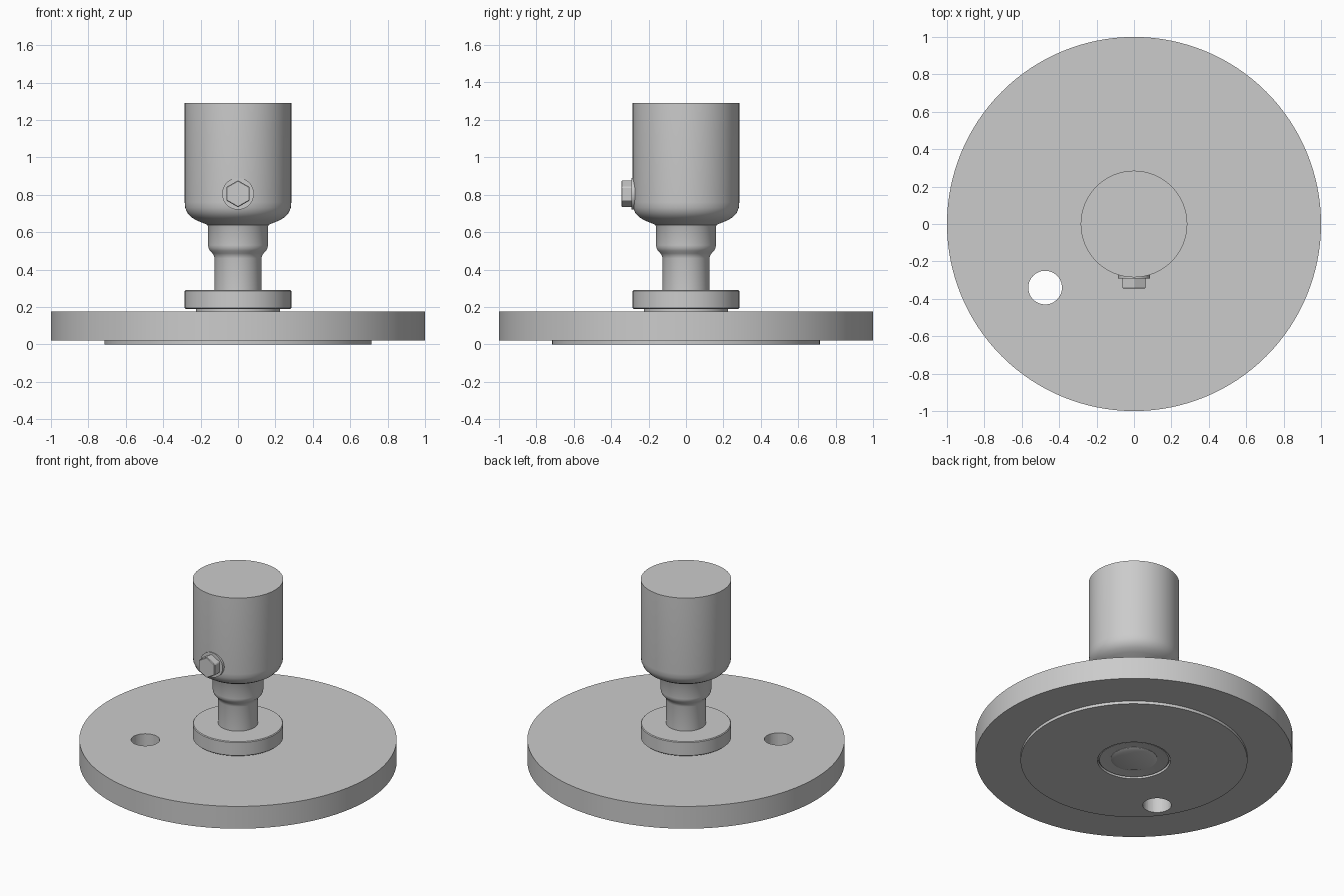
import bpy, math

if "Cube" in bpy.data.objects:
    bpy.data.objects.remove(bpy.data.objects["Cube"])


def smooth(obj, angle=30):
    bpy.ops.object.select_all(action='DESELECT')
    bpy.context.view_layer.objects.active = obj
    obj.select_set(True)
    bpy.ops.object.shade_smooth_by_angle(angle=math.radians(angle))


def lathe(name, profile, sides=96):
    """Closed solid of revolution from (radius, z) points, bottom to top."""
    verts, faces = [], []
    for r, z in profile:
        for i in range(sides):
            a = 2 * math.pi * i / sides
            verts.append((r * math.cos(a), r * math.sin(a), z))
    for k in range(len(profile) - 1):
        for i in range(sides):
            j = (i + 1) % sides
            faces.append((k * sides + i, k * sides + j,
                          (k + 1) * sides + j, (k + 1) * sides + i))
    faces.append(tuple(reversed(range(sides))))
    top = (len(profile) - 1) * sides
    faces.append(tuple(range(top, top + sides)))
    mesh = bpy.data.meshes.new(name)
    mesh.from_pydata(verts, [], faces)
    obj = bpy.data.objects.new(name, mesh)
    bpy.context.collection.objects.link(obj)
    smooth(obj)
    return obj


# Round foot plate with a thin pad below, one stepped solid
plate = lathe("foot_plate", [(0.715, 0), (0.715, 0.02), (1.0, 0.02), (1.0, 0.175)], 128)

# Fixing hole through plate and pad
bpy.ops.mesh.primitive_cylinder_add(vertices=48, radius=0.09, depth=0.6,
                                    location=(-0.475, -0.34, 0.1))
cutter = bpy.context.object
cutter.name = "fixing_hole_cutter"
# Socket for the swivel bushing
socket = lathe("socket_cutter", [(0.23, -0.1), (0.23, 0.3)])
for c in (cutter, socket):
    mod = plate.modifiers.new("hole", 'BOOLEAN')
    mod.operation = 'DIFFERENCE'
    mod.solver = 'EXACT'
    mod.object = c
    bpy.context.view_layer.objects.active = plate
    bpy.ops.object.modifier_apply(modifier=mod.name)
    bpy.data.objects.remove(c)
smooth(plate)

# Bushing seated in the plate, with the shaft end showing below
lathe("swivel_bushing", [(0.15, 0.012), (0.218, 0.006), (0.225, 0.012), (0.225, 0.195)])
lathe("shaft_end", [(0.12, 0.0), (0.146, 0.01), (0.146, 0.03)])

# Swivel flange
lathe("swivel_flange", [(0.28, 0.19), (0.285, 0.195), (0.285, 0.285), (0.28, 0.29)])

# Stem, shoulder and cup-shaped socket head
lathe("stem_and_head", [
    (0.125, 0.28), (0.125, 0.46), (0.129, 0.475), (0.137, 0.487), (0.15, 0.50),
    (0.158, 0.515), (0.16, 0.53), (0.16, 0.63), (0.165, 0.639), (0.178, 0.645),
    (0.22, 0.662), (0.25, 0.68), (0.271, 0.703), (0.282, 0.73), (0.285, 0.76),
    (0.285, 1.29)])

# Clamping bolt on the front: washer plus hexagonal head
bolt_z = 0.805


def front_cylinder(name, sides, radius, y0, y1, spin=0.0, bevel=0.0):
    bpy.ops.mesh.primitive_cylinder_add(
        vertices=sides, radius=radius, depth=y0 - y1,
        location=(0, (y0 + y1) / 2, bolt_z), rotation=(math.pi / 2, spin, 0))
    obj = bpy.context.object
    obj.name = name
    if bevel:
        mod = obj.modifiers.new("bevel", 'BEVEL')
        mod.width = bevel
        mod.segments = 1
    return obj


smooth(front_cylinder("bolt_washer", 48, 0.085, -0.24, -0.291))
front_cylinder("bolt_head", 6, 0.072, -0.285, -0.345, bevel=0.004)
